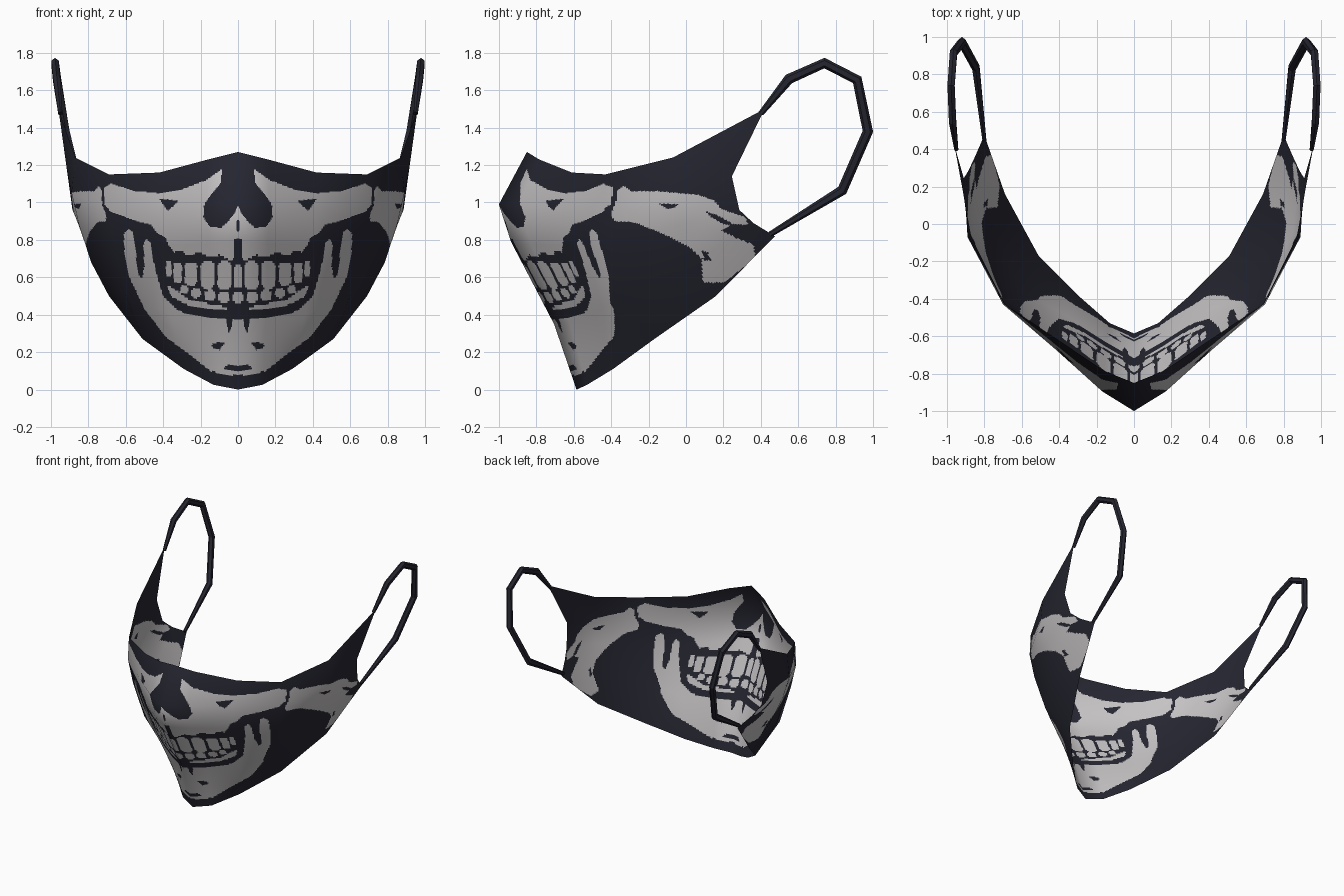
import bpy, math
from mathutils import Vector

if "Cube" in bpy.data.objects:
    bpy.data.objects.remove(bpy.data.objects["Cube"])

def material(name, rgb):
    m = bpy.data.materials.new(name)
    m.diffuse_color = (*rgb, 1)
    m.use_nodes = True
    m.node_tree.nodes["Principled BSDF"].inputs["Base Color"].default_value = m.diffuse_color
    return m

black = material("black_cloth", (0.019, 0.019, 0.031))
bone = material("bone_grey", (0.56, 0.54, 0.55))

# Cloth columns from the nose ridge to the ear, each from bottom edge to top edge
COLUMNS = [
    [(0, -.585, 0), (0, -.705, .35), (0, -.935, .79), (0, -1, .99), (0, -.85, 1.27)],
    [(.13, -.53, .025), (.15, -.62, .36), (.16, -.83, .78), (.17, -.895, .99), (.16, -.785, 1.23)],
    [(.29, -.39, .11), (.36, -.49, .40), (.40, -.635, .77), (.42, -.67, .97), (.42, -.61, 1.16)],
    [(.51, -.17, .27), (.60, -.36, .50), (.66, -.42, .78), (.70, -.43, .97), (.69, -.43, 1.15)],
    [(.69, .16, .50), (.785, .04, .68), (.85, -.04, .88), (.89, -.07, 1.05), (.87, -.07, 1.24)],
    [(.80, .475, .82), (.85, .36, .89), (.885, .285, .96), (.91, .245, 1.14), (.96, .42, 1.5)],
]

# Bone shapes seen from the front (|x|, z)
UPPER_FACE = [(.085, 1.18), (.17, 1.12), (.3, 1.07), (.41, 1.05), (.55, 1.06), (.68, 1.1), (.715, 1.08),
              (.715, .99), (.68, .95), (.57, .91), (.465, .88), (.425, .83), (.39, .815), (.37, .77),
              (.34, .735), (.3, .745), (.27, .715), (.2, .735), (.16, .705), (.1, .72), (.05, .695),
              (-.01, .69), (-.01, 1.01), (.015, .95), (.05, .9), (.09, .865), (.15, .87), (.185, .92),
              (.18, .99), (.13, 1.06), (.095, 1.1)]
JAW = [(.585, .86), (.612, .83), (.605, .72), (.58, .6), (.5, .43), (.385, .28), (.25, .18), (.15, .1),
       (.07, .08), (-.01, .075), (-.01, .37), (.1, .38), (.2, .39), (.32, .42), (.4, .5), (.43, .6), (.45, .68),
       (.465, .78), (.49, .81), (.505, .78), (.5, .66), (.515, .59), (.535, .62), (.545, .72), (.56, .84)]
GUM = [(.38, .56), (.36, .50), (.28, .455), (.16, .43), (.06, .42), (.06, .44), (.16, .46), (.27, .485), (.33, .53)]

def tooth(x0, x1, z0, z1):
    c = .25 * (x1 - x0)
    return [(x0, z0 + c), (x0 + c, z0), (x1 - c, z0), (x1, z0 + c),
            (x1, z1 - c), (x1 - c, z1), (x0 + c, z1), (x0, z1 - c)]

TEETH = [tooth(*t) for t in (
    (.035, .11, .535, .685), (.125, .2, .54, .685), (.218, .285, .555, .68), (.3, .345, .57, .68),
    (.355, .385, .60, .69), (-.03, .022, .54, .665),
    (-.03, .03, .465, .52), (.045, .105, .465, .525), (.12, .18, .475, .53), (.195, .25, .49, .54),
    (.265, .31, .51, .555))]

# Dark marks on the front bone
FRONT_MARKS = [
    [(.32, 1.01), (.42, 1.02), (.375, .955), (.345, .98)],          # cheek hole
    [(-.01, .80), (.02, .81), (.025, .68), (-.01, .68)],            # crack over teeth
    [(-.01, .91), (.01, .90), (.01, .85), (-.01, .84)],             # crack under nose
    [(.07, .25), (.1, .21), (.15, .23), (.13, .25)],                # chin dimple
    [(-.01, .13), (.05, .135), (.08, .115), (.04, .1), (-.01, .1)],  # chin crease
    [(.03, .38), (.065, .385), (.05, .30), (.035, .33)],            # chin notch
]

# Rear cheek bone and its marks seen from the side (y, z)
CHEEK = [(-.37, 1.02), (-.37, 1.06), (-.33, 1.09), (-.29, 1.06), (-.15, 1.06), (.07, 1.04), (.15, 1.01),
         (.19, .965), (.32, .92), (.33, .88), (.25, .885), (.19, .85), (.27, .81), (.36, .775), (.37, .70),
         (.2, .57), (.09, .575), (.085, .70), (.016, .765), (-.14, .84), (-.28, .895), (-.385, .9), (-.4, .94)]
SIDE_MARKS = [
    [(-.15, .995), (-.04, .99), (-.06, .975), (-.1, .965)],
    [(.1, .955), (.17, .93), (.27, .875), (.2, .885), (.13, .925)],
    [(.08, .74), (.11, .74), (.14, .69), (.1, .69)],
]

def inside(u, v, poly):
    hit = False
    for (x0, y0), (x1, y1) in zip(poly, poly[1:] + poly[:1]):
        if (y0 > v) != (y1 > v) and u < x0 + (v - y0) * (x1 - x0) / (y1 - y0):
            hit = not hit
    return hit

def any_inside(u, v, boxed):
    return any(a <= u <= b and c <= v <= d and inside(u, v, p) for p, a, b, c, d in boxed)

def boxed(polys):
    return [(p, min(q[0] for q in p), max(q[0] for q in p),
             min(q[1] for q in p), max(q[1] for q in p)) for p in polys]

FRONT, FRONT_CUT = boxed([UPPER_FACE, JAW, GUM] + TEETH), boxed(FRONT_MARKS)
SIDE, SIDE_CUT = boxed([CHEEK]), boxed(SIDE_MARKS)

def is_bone(p):
    x = abs(p.x)
    return (any_inside(x, p.z, FRONT) and not any_inside(x, p.z, FRONT_CUT)) or \
           (any_inside(p.y, p.z, SIDE) and not any_inside(p.y, p.z, SIDE_CUT))

# Full set of coarse points, left ear to right ear
grid = [[Vector((-x, y, z)) for x, y, z in c] for c in COLUMNS[:0:-1]]
grid += [[Vector(p) for p in c] for c in COLUMNS]
NC, NR, SUB = len(grid), len(grid[0]), 36

def coarse_normal(i, j):
    du = grid[min(i + 1, NC - 1)][j] - grid[max(i - 1, 0)][j]
    dv = grid[i][min(j + 1, NR - 1)] - grid[i][max(j - 1, 0)]
    return du.cross(dv).normalized()

norms = [[coarse_normal(i, j) for j in range(NR)] for i in range(NC)]

def sample(table, a, b):
    i, j = min(a // SUB, NC - 2), min(b // SUB, NR - 2)
    s, t = a / SUB - i, b / SUB - j
    return table[i][j].lerp(table[i + 1][j], s).lerp(table[i][j + 1].lerp(table[i + 1][j + 1], s), t)

def add_object(name, verts, faces, mats):
    me = bpy.data.meshes.new(name)
    me.from_pydata(verts, [], faces)
    for m in mats:
        me.materials.append(m)
    ob = bpy.data.objects.new(name, me)
    bpy.context.collection.objects.link(ob)
    return ob

# Mask cloth with printed bone pattern
W, H = (NC - 1) * SUB + 1, (NR - 1) * SUB + 1
verts = [sample(grid, a, b) for a in range(W) for b in range(H)]
normals = [sample(norms, a, b).normalized() for a in range(W) for b in range(H)]
faces = [(a * H + b, (a + 1) * H + b, (a + 1) * H + b + 1, a * H + b + 1)
         for a in range(W - 1) for b in range(H - 1)]
mask = add_object("mask_cloth", verts, faces, [black, bone])
for poly, f in zip(mask.data.polygons, faces):
    poly.use_smooth = True
    poly.material_index = int(is_bone((verts[f[0]] + verts[f[2]]) / 2))
mask.data.normals_split_custom_set_from_vertices(normals)

# Ear loops: six-sided cord along a bent path
PATH = [(.95, .40, 1.475), (.97, .55, 1.66), (.978, .74, 1.745), (.965, .915, 1.655),
        (.92, .972, 1.38), (.845, .835, 1.065), (.80, .45, .83)]

def ear_loop(name, side):
    pts = [Vector((x * side, y, z)) for x, y, z in PATH]
    vs, fs, n = [], [], 6
    for k, p in enumerate(pts):
        d0 = (p - pts[max(k - 1, 0)]).normalized()
        d1 = (pts[min(k + 1, len(pts) - 1)] - p).normalized()
        t = (d0 + d1).normalized()
        up = t.cross(Vector((1, 0, 0))).normalized()
        out = up.cross(t).normalized()
        r = .015 if k in (0, len(pts) - 1) else .028
        for q in range(n):
            a = math.tau * q / n
            vs.append(p + up * (r * math.cos(a)) + out * (.8 * r * math.sin(a)))
    for k in range(len(pts) - 1):
        for q in range(n):
            r = (q + 1) % n
            fs.append((k * n + q, k * n + r, (k + 1) * n + r, (k + 1) * n + q))
    fs += [tuple(range(n))[::-1], tuple(range(len(vs) - n, len(vs)))]
    add_object(name, vs, fs, [black])

ear_loop("right_ear_loop", 1)
ear_loop("left_ear_loop", -1)
